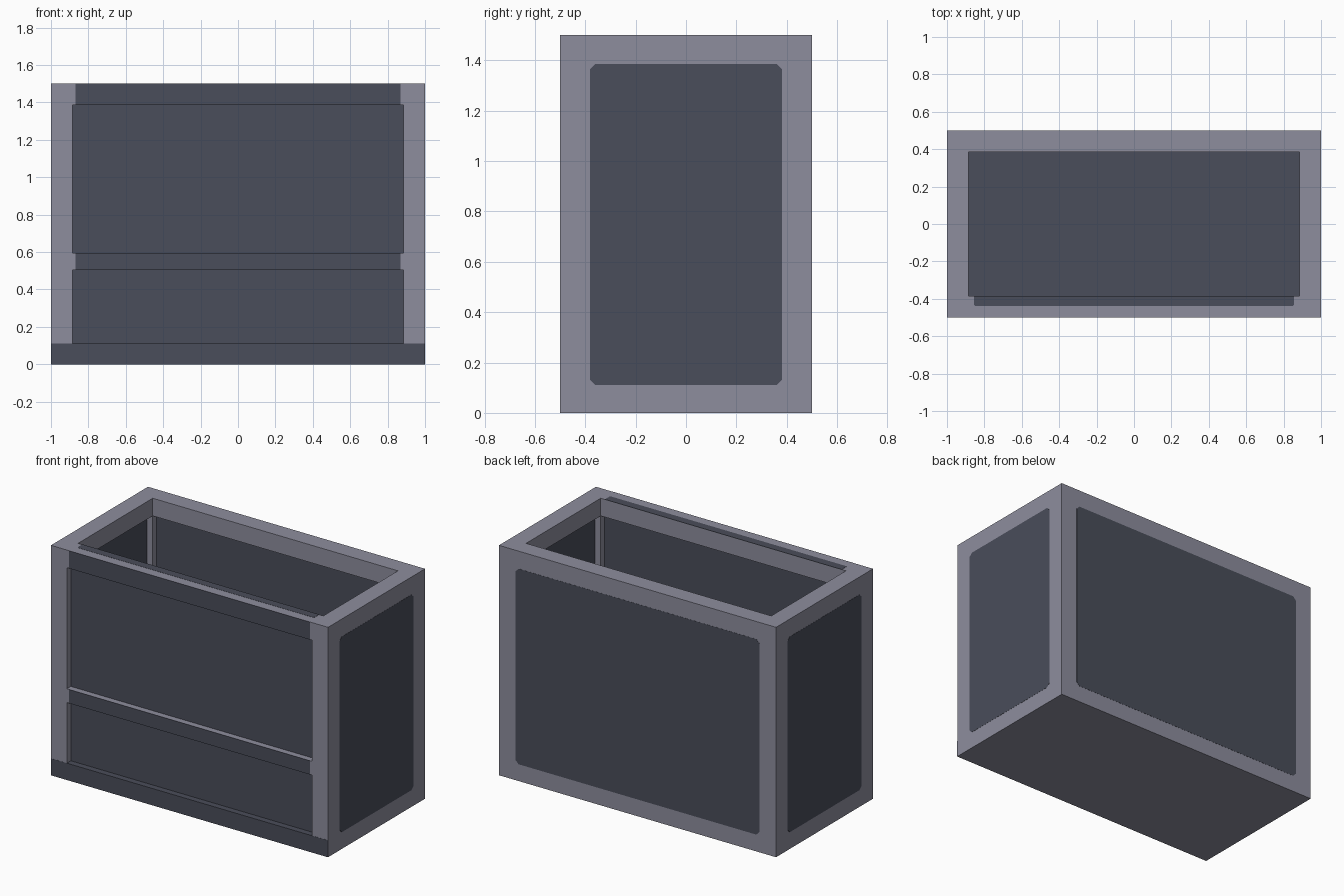
import bpy
import bmesh
from mathutils import Vector

if "Cube" in bpy.data.objects:
    bpy.data.objects.remove(bpy.data.objects["Cube"], do_unlink=True)


def make_material(name, rgb):
    mat = bpy.data.materials.new(name)
    mat.use_nodes = True
    mat.diffuse_color = (*rgb, 1)
    mat.node_tree.nodes["Principled BSDF"].inputs["Base Color"].default_value = (*rgb, 1)
    return mat


FRAME = make_material("grey frame", (0.27, 0.27, 0.34))
PANEL = make_material("dark panel", (0.068, 0.075, 0.103))

# Shared dimensions: half sizes, height, inner opening and recess depth
X, Y, H = 1.0, 0.5, 1.5
IX, IY = 0.885, 0.385
LOW, HIGH = 0.11, 1.385
BAR_LOW, BAR_HIGH = 0.505, 0.595
D = 0.04


def box(name, lo, hi, *mats):
    lo, hi = Vector(lo), Vector(hi)
    mesh = bpy.data.meshes.new(name)
    bm = bmesh.new()
    bmesh.ops.create_cube(bm, size=1)
    for v in bm.verts:
        v.co = (lo + hi) / 2 + v.co * (hi - lo)
    bm.to_mesh(mesh)
    bm.free()
    obj = bpy.data.objects.new(name, mesh)
    bpy.context.collection.objects.link(obj)
    for mat in mats:
        mesh.materials.append(mat)
    return obj


def cut(obj, lo, hi):
    cutter = box("cutter", lo, hi)
    cutter.hide_render = True
    mod = obj.modifiers.new("cut", "BOOLEAN")
    mod.operation = "DIFFERENCE"
    mod.solver = "EXACT"
    mod.object = cutter
    bpy.context.view_layer.objects.active = obj
    bpy.ops.object.modifier_apply(modifier=mod.name)
    bpy.data.objects.remove(cutter, do_unlink=True)


def plate(name, outline, origin, u, v, thickness=0.002):
    """Thin dark plate with a 2D outline, centred on a surface."""
    u, v, origin = Vector(u), Vector(v), Vector(origin)
    n = u.cross(v)
    bm = bmesh.new()
    verts = [bm.verts.new(origin + u * a + v * b - n * thickness / 2) for a, b in outline]
    face = bm.faces.new(verts)
    extruded = bmesh.ops.extrude_face_region(bm, geom=[face])["geom"]
    moved = [g for g in extruded if isinstance(g, bmesh.types.BMVert)]
    bmesh.ops.translate(bm, verts=moved, vec=n * thickness)
    bmesh.ops.recalc_face_normals(bm, faces=bm.faces)
    mesh = bpy.data.meshes.new(name)
    bm.to_mesh(mesh)
    bm.free()
    mesh.materials.append(PANEL)
    bpy.context.collection.objects.link(bpy.data.objects.new(name, mesh))


def clipped_rect(a, b, c):
    """Rectangle of half sizes a, b with corners clipped by c."""
    return [(-a + c, -b), (a - c, -b), (a, -b + c), (a, b - c),
            (a - c, b), (-a + c, b), (-a, b - c), (-a, -b + c)]


def rect(a, b):
    return [(-a, -b), (a, -b), (a, b), (-a, b)]


# Open-topped tank body with recessed walls
body = box("tank_frame", (-X, -Y, 0), (X, Y, H), FRAME, PANEL)
cut(body, (-IX, -IY, LOW), (IX, IY, H + 0.1))
cut(body, (-IX - D, -IY, LOW), (IX + D, IY, HIGH))
cut(body, (-IX, 0, LOW), (IX, IY + D, HIGH))

# Front windows above and below the middle bar, sunk on both faces
for z0, z1 in ((LOW, BAR_LOW), (BAR_HIGH, HIGH)):
    cut(body, (-IX, -IY - D, z0), (IX, 0, z1))
    cut(body, (-IX, -Y - 0.1, z0), (IX, -Y + D, z1))

# Dark floor, ledge and recessed wall faces
for f in body.data.polygons:
    n, c = f.normal, f.center
    floor = n.z > 0.9 and abs(c.z - LOW) < 0.002
    side = abs(n.x) > 0.9 and abs(abs(c.x) - IX - D) < 0.002
    wall = abs(n.y) > 0.9 and min(abs(abs(c.y) - IY - D), abs(c.y + Y - D)) < 0.002
    f.material_index = int(floor or side or wall)

# Outer panels on the sides and back
mid_z = (LOW + HIGH) / 2
half_z = (HIGH - LOW) / 2
for s, name in ((1, "left_panel"), (-1, "right_panel")):
    plate(name, clipped_rect(0.382, half_z, 0.022), (s * X, 0, mid_z), (0, s, 0), (0, 0, 1))
plate("back_panel", clipped_rect(0.88, half_z, 0.022), (0, Y, mid_z), (-1, 0, 0), (0, 0, 1))

# Front trim: base strip, middle bar and top bar
for name, half_w, z0, z1 in (("base_strip", X, 0, LOW),
                             ("middle_bar", 0.87, BAR_LOW, BAR_HIGH),
                             ("top_bar", 0.87, HIGH, H)):
    plate(name, rect(half_w, (z1 - z0) / 2), (0, -Y, (z0 + z1) / 2), (1, 0, 0), (0, 0, 1))

# Dark strip along the front rim
plate("rim_strip", [(-0.855, 0.027), (-0.855, -0.02), (-0.848, -0.027),
                    (0.848, -0.027), (0.855, -0.02), (0.855, 0.027)],
      (0, -0.411, H), (1, 0, 0), (0, 1, 0))
